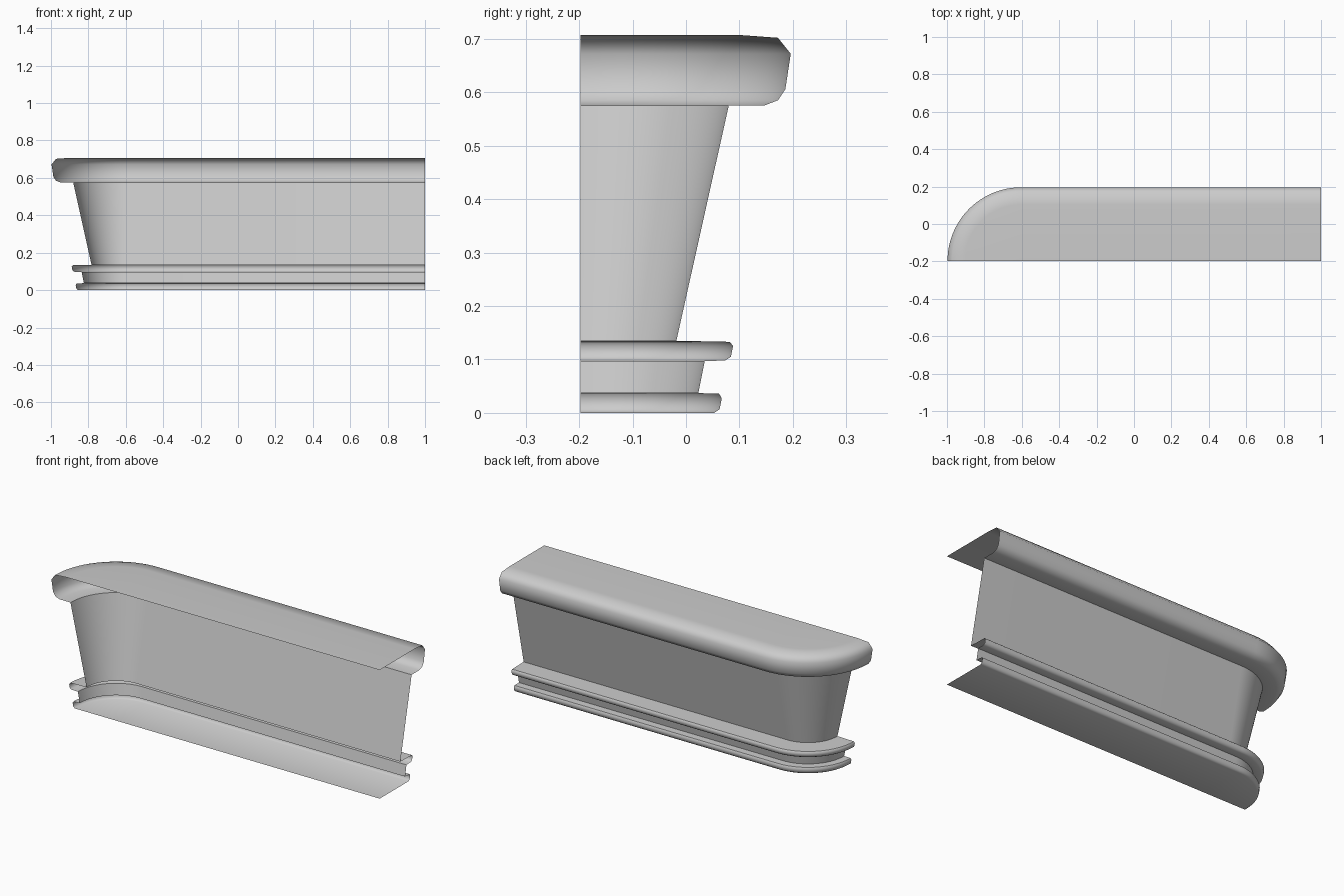
import bpy, bmesh, math

cube = bpy.data.objects.get("Cube")
if cube:
    bpy.data.objects.remove(cube, do_unlink=True)

grey = bpy.data.materials.new("plain_grey")
grey.use_nodes = True
colour = (0.6, 0.6, 0.6, 1)
grey.diffuse_color = colour
grey.node_tree.nodes["Principled BSDF"].inputs["Base Color"].default_value = colour

# Corner centre, straight end and arc resolution of the counter plan
CX, CY, END, SEGS = -0.604, -0.197, 1.0, 24


def sweep(name, profile):
    """Sweep (offset, height) points around the rounded corner, then straight."""
    bm = bmesh.new()
    stations = [(CX, math.pi - math.pi / 2 * i / SEGS) for i in range(SEGS + 1)]
    stations.append((END, math.pi / 2))
    rows = [[bm.verts.new((x + r * math.cos(a), CY + r * math.sin(a), z))
             for r, z in profile] for x, a in stations]
    for a, b in zip(rows, rows[1:]):
        for i in range(len(profile) - 1):
            bm.faces.new((a[i], a[i + 1], b[i + 1], b[i]))
    bmesh.ops.remove_doubles(bm, verts=bm.verts, dist=1e-5)
    mesh = bpy.data.meshes.new(name)
    bm.to_mesh(mesh)
    bm.free()
    mesh.materials.append(grey)
    obj = bpy.data.objects.new(name, mesh)
    bpy.context.collection.objects.link(obj)
    bpy.ops.object.select_all(action="DESELECT")
    obj.select_set(True)
    bpy.context.view_layer.objects.active = obj
    bpy.ops.object.shade_smooth_by_angle(angle=math.radians(50))


# Profiles run from bottom to top; the back and end stay open
sweep("base_plinth", [(0, 0), (0.25, 0), (0.26, 0.007), (0.264, 0.027),
                      (0.259, 0.036), (0.22, 0.037)])
sweep("base_neck", [(0.22, 0.037), (0.232, 0.097)])
sweep("base_moulding", [(0.232, 0.097), (0.27, 0.098), (0.281, 0.105),
                        (0.285, 0.125), (0.279, 0.133), (0.179, 0.135)])
sweep("counter_wall", [(0.179, 0.135), (0.277, 0.575)])
sweep("counter_top", [(0.277, 0.575), (0.343, 0.575), (0.369, 0.585),
                      (0.383, 0.606), (0.393, 0.672), (0.369, 0.702),
                      (0.3, 0.707), (0, 0.707)])
